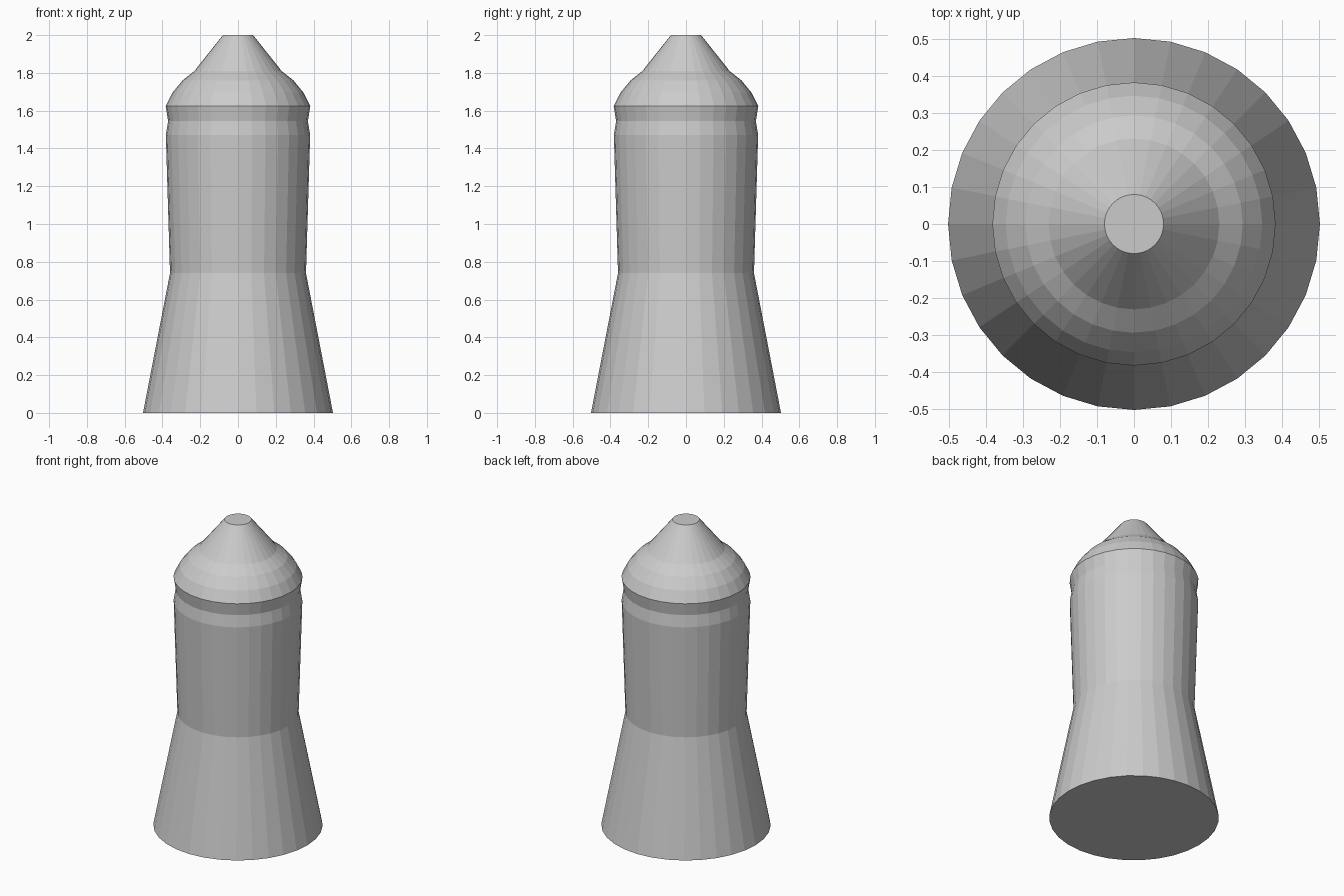
import bpy, bmesh
from math import sin, cos, tau

if "Cube" in bpy.data.objects:
    bpy.data.objects.remove(bpy.data.objects["Cube"])

SIDES = 32


def lathe(name, profile):
    """Revolve (radius, height) points around z and cap both ends."""
    bm = bmesh.new()
    rings = [[bm.verts.new((r * cos(tau * i / SIDES), r * sin(tau * i / SIDES), z))
              for i in range(SIDES)] for r, z in profile]
    for low, high in zip(rings, rings[1:]):
        for i in range(SIDES):
            j = (i + 1) % SIDES
            bm.faces.new((low[i], low[j], high[j], high[i]))
    bm.faces.new(rings[0][::-1])
    bm.faces.new(rings[-1])
    mesh = bpy.data.meshes.new(name)
    bm.to_mesh(mesh)
    bm.free()
    obj = bpy.data.objects.new(name, mesh)
    bpy.context.collection.objects.link(obj)
    return obj


# Flared base, slim barrel, shallow groove, rounded shoulder and conical tip
lathe("turned_body", [
    (0.503, 0.0),
    (0.36, 0.74),
    (0.382, 1.47),
    (0.37, 1.545),
    (0.383, 1.625),
    (0.347, 1.695),
    (0.294, 1.76),
    (0.231, 1.81),
    (0.08, 2.0),
])
